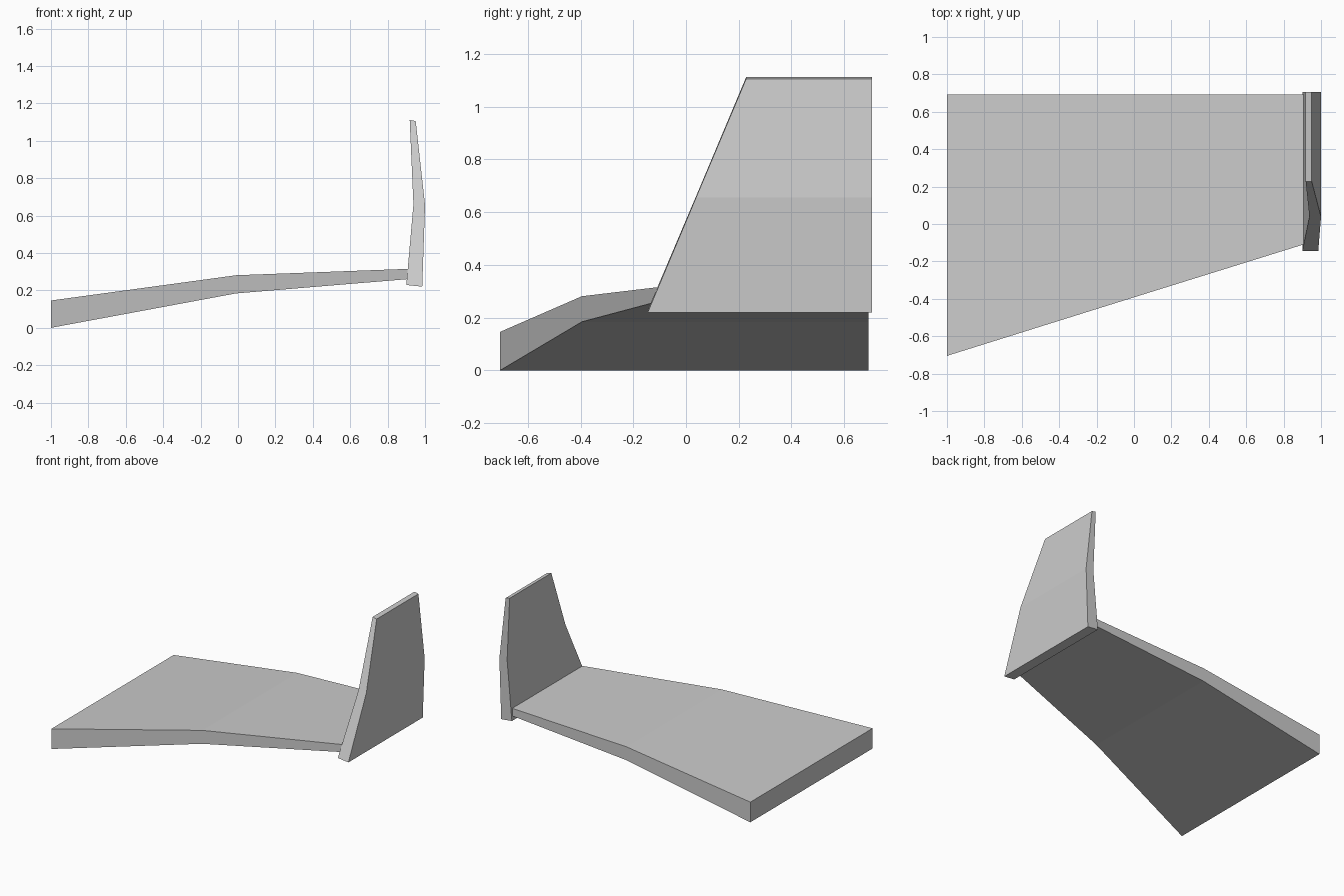
import bpy, bmesh

if "Cube" in bpy.data.objects:
    bpy.data.objects.remove(bpy.data.objects["Cube"])


def loft(name, sections):
    """Skin four-cornered sections into a closed, flat-faced solid."""
    bm = bmesh.new()
    rings = [[bm.verts.new(p) for p in s] for s in sections]
    for a, b in zip(rings, rings[1:]):
        for i in range(4):
            j = (i + 1) % 4
            bm.faces.new((a[i], a[j], b[j], b[i]))
    bm.faces.new(rings[0])
    bm.faces.new(rings[-1])
    bmesh.ops.recalc_face_normals(bm, faces=bm.faces)
    mesh = bpy.data.meshes.new(name)
    bm.to_mesh(mesh)
    bm.free()
    obj = bpy.data.objects.new(name, mesh)
    bpy.context.collection.objects.link(obj)
    return obj


# Swept wing panel: x, leading edge y, bottom z, top z
BACK = 0.693
wing = [(-1.0, -0.705, 0.0, 0.146), (-0.01, -0.395, 0.184, 0.281),
        (0.905, -0.11, 0.26, 0.315)]
loft("wing_panel", [[(x, y, lo), (x, BACK, lo), (x, BACK, hi), (x, y, hi)]
                    for x, y, lo, hi in wing])

# Upright tip fin: leading edge y, inner (x, z), outer (x, z)
TAIL = 0.705
fin = [(-0.145, (0.9, 0.229), (0.985, 0.22)),
       (0.038, (0.938, 0.66), (1.0, 0.655)),
       (0.228, (0.918, 1.112), (0.95, 1.105))]
loft("tip_fin", [[(a[0], y, a[1]), (b[0], y, b[1]),
                  (b[0], TAIL, b[1]), (a[0], TAIL, a[1])]
                 for y, a, b in fin])
